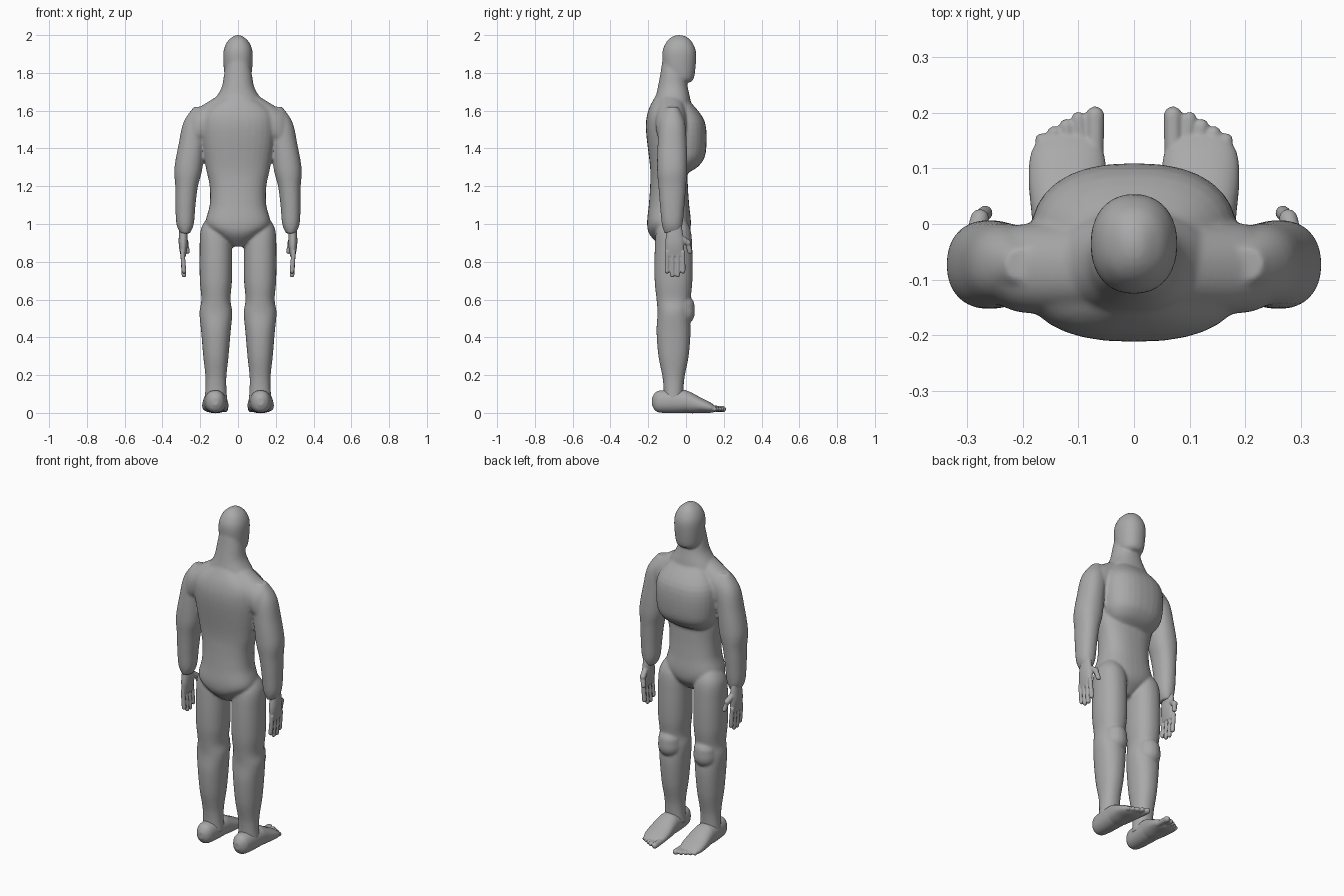
import bpy, bmesh, math
from mathutils import Vector

cube = bpy.data.objects.get("Cube")
if cube:
    bpy.data.objects.remove(cube)

skin = bpy.data.materials.new("clay grey")
skin.use_nodes = True
grey = (0.4, 0.4, 0.4, 1)
skin.diffuse_color = grey
skin.node_tree.nodes["Principled BSDF"].inputs["Base Color"].default_value = grey

segments = 32
steps = 5


def spline(before, start, end, after, t):
    """Smooth interpolation between two rings, guided by their neighbours."""
    result = []
    for p, q, r, s in zip(before, start, end, after):
        tangent_in, tangent_out = (r - p) / 2, (s - q) / 2
        blend = t * t * (3 - 2 * t)
        result.append(q + (r - q) * blend
                      + tangent_in * t * (1 - t) ** 2
                      - tangent_out * t * t * (1 - t))
    return result


def signed_power(value, exponent):
    return math.copysign(abs(value) ** exponent, value)


def loft(bm, rings, centre, axis="z", squareness=2.2):
    """Closed volume through rings of (position, radius, radius) about a centre line."""
    last = len(rings) - 1
    dense = []
    for i in range(last):
        neighbours = rings[max(i - 1, 0)], rings[i], rings[i + 1], rings[min(i + 2, last)]
        dense += [spline(*neighbours, k / steps) for k in range(steps)]
    dense.append(rings[last])

    loops = []
    for position, radius_a, radius_b in dense:
        centre_a, centre_b = centre(position)
        loop = []
        for k in range(segments):
            angle = math.tau * k / segments
            a = centre_a + radius_a * signed_power(math.cos(angle), 2 / squareness)
            b = centre_b + radius_b * signed_power(math.sin(angle), 2 / squareness)
            place = {"x": (position, a, b), "y": (a, position, b), "z": (a, b, position)}
            loop.append(bm.verts.new(place[axis]))
        loops.append(loop)

    faces = [bm.faces.new(loops[0]), bm.faces.new(loops[-1])]
    for lower, upper in zip(loops, loops[1:]):
        for k in range(segments):
            n = (k + 1) % segments
            faces.append(bm.faces.new((lower[k], lower[n], upper[n], upper[k])))
    bmesh.ops.recalc_face_normals(bm, faces=faces)


def capsule(bm, start, end, radius):
    start, end = Vector(start), Vector(end)
    turn = (end - start).to_track_quat("Z", "Y")
    ball = bmesh.ops.create_uvsphere(bm, u_segments=16, v_segments=10, radius=radius)
    for vert in ball["verts"]:
        vert.co = (end if vert.co.z > -radius / 100 else start) + turn @ vert.co


def mirror(bm):
    """Copy everything built so far to the other side."""
    copy = bmesh.ops.duplicate(bm, geom=bm.verts[:] + bm.edges[:] + bm.faces[:])["geom"]
    for item in copy:
        if isinstance(item, bmesh.types.BMVert):
            item.co.x = -item.co.x
    copied_faces = [item for item in copy if isinstance(item, bmesh.types.BMFace)]
    bmesh.ops.reverse_faces(bm, faces=copied_faces)


def finish(bm, name, voxel, smoothing):
    """Fuse the overlapping volumes into one soft skin."""
    mesh = bpy.data.meshes.new(name)
    bm.to_mesh(mesh)
    bm.free()
    mesh.materials.append(skin)
    obj = bpy.data.objects.new(name, mesh)
    bpy.context.collection.objects.link(obj)
    fuse = obj.modifiers.new("fuse", "REMESH")
    fuse.mode = "VOXEL"
    fuse.voxel_size = voxel
    fuse.use_smooth_shade = True
    soften = obj.modifiers.new("soften", "SMOOTH")
    soften.factor = 0.5
    soften.iterations = smoothing


body = bmesh.new()

# Leg with kneecap
leg = [(1.04, .04, .05), (.97, .08, .09), (.85, .086, .1), (.7, .085, .1), (.6, .077, .09),
       (.53, .087, .085), (.43, .078, .09), (.3, .067, .08), (.18, .055, .057), (.06, .06, .05)]
loft(body, leg, lambda z: (.117, -.066))
capsule(body, (.117, -.02, .56), (.117, -.02, .53), .068)

# Arm, bowing outward towards the wrist
arm = [(1.62, .03, .03), (1.54, .066, .067), (1.42, .07, .077), (1.29, .074, .08),
       (1.2, .06, .073), (1.1, .053, .065), (1, .046, .055), (.95, .025, .04)]
loft(body, arm, lambda z: (.28 - .2 * (z - 1) ** 2, -.073))

# Sloping shoulder
shoulder = [(0, .08, .1), (.1, .08, .1), (.2, .08, .1), (.25, .06, .1), (.28, .03, .05)]
loft(body, shoulder, lambda x: (-.08, 1.645 - .62 * x), axis="x")
mirror(body)

# Torso and pelvis
torso = [(1.68, .07, .07), (1.6, .18, .11), (1.5, .2, .122), (1.3, .17, .1), (1.2, .15, .1),
         (1.1, .15, .107), (1, .17, .116), (.94, .11, .1), (.88, .03, .04)]
loft(body, torso, lambda z: (0, -.09), squareness=2.4)

# Chest
chest = [(1.65, .1, .05), (1.54, .18, .13), (1.38, .18, .135), (1.31, .15, .1), (1.27, .1, .04)]
loft(body, chest, lambda z: (0, -.03), squareness=2.4)

# Neck and head
neck = [(1.58, .17, .1), (1.65, .13, .095), (1.72, .088, .08), (1.8, .072, .065), (1.9, .05, .05)]
loft(body, neck, lambda z: (0, -.07))
head = [(1.75, .05, .06), (1.78, .07, .08), (1.9, .078, .09), (1.96, .06, .07),
        (1.99, .03, .04), (2, .01, .01)]
loft(body, head, lambda z: (0, -.036))
finish(body, "body", .0075, 5)

# Hands: flat palm, four fingers and a thumb
hands = bmesh.new()
palm = [(1, .02, .035), (.9, .024, .05), (.83, .014, .045)]
loft(hands, palm, lambda z: (.29, -.06))
for finger in range(4):
    y = -.1 + .028 * finger
    tip = .73 if finger in (1, 2) else .75
    capsule(hands, (.294, y, .85), (.286, y, tip), .0125)
knuckle = (.278, .01, .9)
capsule(hands, (.288, -.03, .93), knuckle, .017)
capsule(hands, knuckle, (.268, .02, .855), .0135)
mirror(hands)
finish(hands, "hands", .004, 2)

# Feet: sole stays flat while the instep slopes down to five toes
feet = bmesh.new()
foot = [(-.18, .015, .02), (-.16, .04, .05), (-.12, .053, .06), (0, .063, .06),
        (.08, .07, .04), (.13, .065, .027), (.16, .045, .012)]
loft(feet, foot, lambda y: (.12, .06 - .25 * max(y, 0)), axis="y")
capsule(feet, (.071, .12, .024), (.07, .195, .02), .017)
for toe in range(4):
    x = .1 + .022 * toe
    capsule(feet, (x - .01, .1, .024), (x, .19 - .013 * toe, .02), .0125)
mirror(feet)
finish(feet, "feet", .0045, 2)
